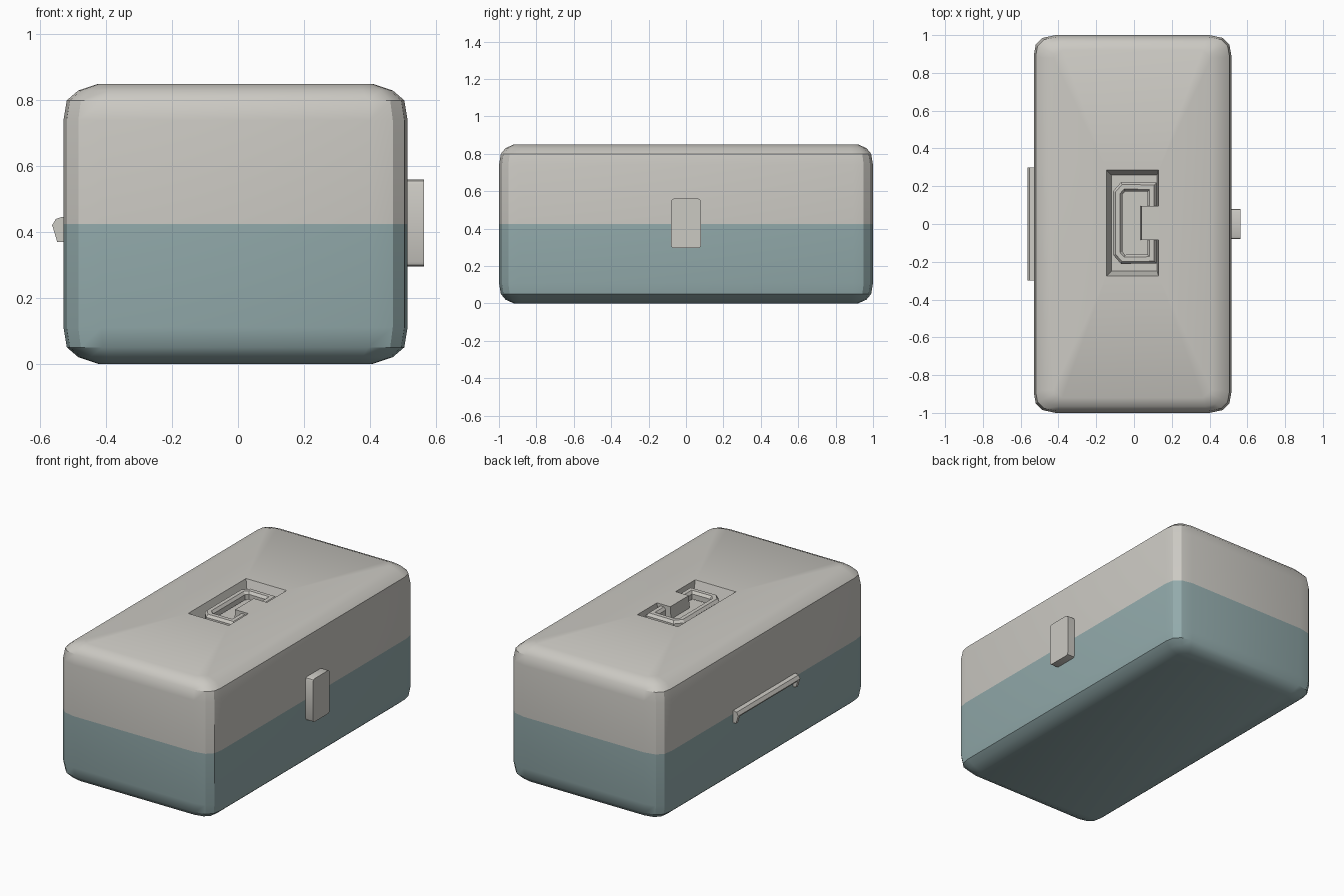
import bpy, bmesh, math
from mathutils import Vector

if "Cube" in bpy.data.objects:
    bpy.data.objects.remove(bpy.data.objects["Cube"])


def material(name, col):
    m = bpy.data.materials.new(name)
    m.diffuse_color = (*col, 1)
    m.use_nodes = True
    m.node_tree.nodes["Principled BSDF"].inputs["Base Color"].default_value = m.diffuse_color
    return m


GREY = material("warm light grey", (0.60, 0.585, 0.545))
TEAL = material("muted teal", (0.29, 0.405, 0.41))


def finish(bm, name, mat, recalc=True):
    if recalc:
        bmesh.ops.recalc_face_normals(bm, faces=bm.faces)
    me = bpy.data.meshes.new(name)
    bm.to_mesh(me)
    bm.free()
    me.materials.append(mat)
    ob = bpy.data.objects.new(name, me)
    bpy.context.collection.objects.link(ob)
    return ob


def ring(bm, pts, z):
    return [bm.verts.new((x, y, z)) for x, y in pts]


def bridge(bm, a, b):
    for i in range(len(a)):
        j = (i + 1) % len(a)
        bm.faces.new((a[i], a[j], b[j], b[i]))


# rounded plan of the case: counter-clockwise, corner softness scaled by k
CX, HX, HY = -0.0075, 0.5225, 1.0
CORNER = [(0, 0.105), (0.01, 0.05), (0.045, 0.015), (0.115, 0)]


def plan(dx, dy, k):
    hx, hy = HX - dx, HY - dy
    q = [(hx - a * k, hy - b * k) for a, b in CORNER]
    p = q + [(-x, y) for x, y in reversed(q)]
    p += [(-x, -y) for x, y in p]
    return [(x + CX, y) for x, y in p]


# edge rounding: depth from the top or bottom, insets, corner softness
EDGE = [(0.11, 0, 0, 1), (0.05, 0.01, 0.01, 0.95),
        (0.02, 0.045, 0.035, 0.8), (0, 0.105, 0.08, 0.4)]
SEAM, TOP = 0.425, 0.85

# base tub
bm = bmesh.new()
rings = [ring(bm, plan(dx, dy, k), h) for h, dx, dy, k in reversed(EDGE)]
rings.append(ring(bm, plan(0, 0, 1), SEAM))
for a, b in zip(rings, rings[1:]):
    bridge(bm, a, b)
bm.faces.new(list(reversed(rings[0])))
finish(bm, "base", TEAL, False)


# C-shaped recess outline, inset by d
def recess(d):
    l, r, t, b = -0.145 + d, 0.13 - d * 0.3, 0.285 - d, -0.275 + d
    n, nt, nb = 0.04 - d * 0.2, 0.095, -0.085
    return [(l, b), (r, b), (r, nb), (n, nb), (n, nt), (r, nt), (r, t), (l, t)]


# lid with sunken handle recess
bm = bmesh.new()
rings = [ring(bm, plan(0, 0, 1), SEAM)]
rings += [ring(bm, plan(dx, dy, k), TOP - h) for h, dx, dy, k in EDGE]
for a, b in zip(rings, rings[1:]):
    bridge(bm, a, b)
rim = ring(bm, recess(0), TOP)
floor = ring(bm, recess(0.025), TOP - 0.075)
bridge(bm, rim, floor)
bm.faces.new(floor)
loops = [bm.edges.get((l[i], l[(i + 1) % len(l)]))
         for l in (rings[-1], rim) for i in range(len(l))]
bmesh.ops.triangle_fill(bm, edges=loops, use_beauty=True, normal=(0, 0, 1))
finish(bm, "lid", GREY, False)

# carry handle: chamfered section swept along a C path
half = [(0.095, 0.088), (0.095, 0.19), (-0.058, 0.192), (-0.086, 0.16)]
path = [Vector((x, y + 0.005)) for x, y in half]
path += [Vector((x, 0.005 - y)) for x, y in reversed(half)]
section = [(0.024, 0.79), (0.024, 0.822), (0.012, 0.838),
           (-0.012, 0.838), (-0.024, 0.822), (-0.024, 0.79)]
bm = bmesh.new()
rows = []
for i, p in enumerate(path):
    d1 = (p - path[i - 1]).normalized() if i else (path[1] - p).normalized()
    d2 = (path[i + 1] - p).normalized() if i + 1 < len(path) else d1
    t = (d1 + d2).normalized()
    n = Vector((t.y, -t.x)) / max(t.dot(d1), 0.3)
    rows.append([bm.verts.new((p.x + n.x * u, p.y + n.y * u, z)) for u, z in section])
for a, b in zip(rows, rows[1:]):
    bridge(bm, a, b)
bm.faces.new(rows[0])
bm.faces.new(rows[-1])
finish(bm, "handle", GREY)


def prism(name, profile, axis, a, b):
    """Extrude a 2D profile along x (profile = y,z) or y (profile = x,z)."""
    bm = bmesh.new()
    place = (lambda p, s: (s, *p)) if axis == "x" else (lambda p, s: (p[0], s, p[1]))
    ends = [[bm.verts.new(place(p, s)) for p in profile] for s in (a, b)]
    bridge(bm, *ends)
    for e in ends:
        bm.faces.new(e)
    return finish(bm, name, GREY)


# front latch plate with clipped corners
c, zc, w, h = 0.015, 0.4275, 0.08, 0.1325
quarter = [(w, h - c), (w - c * 0.3, h - c * 0.3), (w - c, h)]
outline = quarter + [(-y, z) for y, z in reversed(quarter)]
outline += [(-y, -z) for y, z in outline]
prism("latch", [(y, z + zc) for y, z in outline], "x", 0.505, 0.565)

# hinge rod and its two end tabs
prism("hinge_rod", [(-0.52, 0.445), (-0.537, 0.445), (-0.553, 0.44), (-0.565, 0.42),
                    (-0.56, 0.41), (-0.52, 0.41)], "y", -0.3, 0.3)
for side, y in (("left", 0.28), ("right", -0.3)):
    prism("hinge_tab_" + side, [(-0.52, 0.43), (-0.564, 0.42), (-0.549, 0.37),
                                (-0.52, 0.37)], "y", y, y + 0.02)

# smooth the rounded shells, keep crisp edges
for ob in bpy.context.collection.objects:
    ob.select_set(True)
    bpy.context.view_layer.objects.active = ob
bpy.ops.object.shade_smooth_by_angle(angle=math.radians(32))
